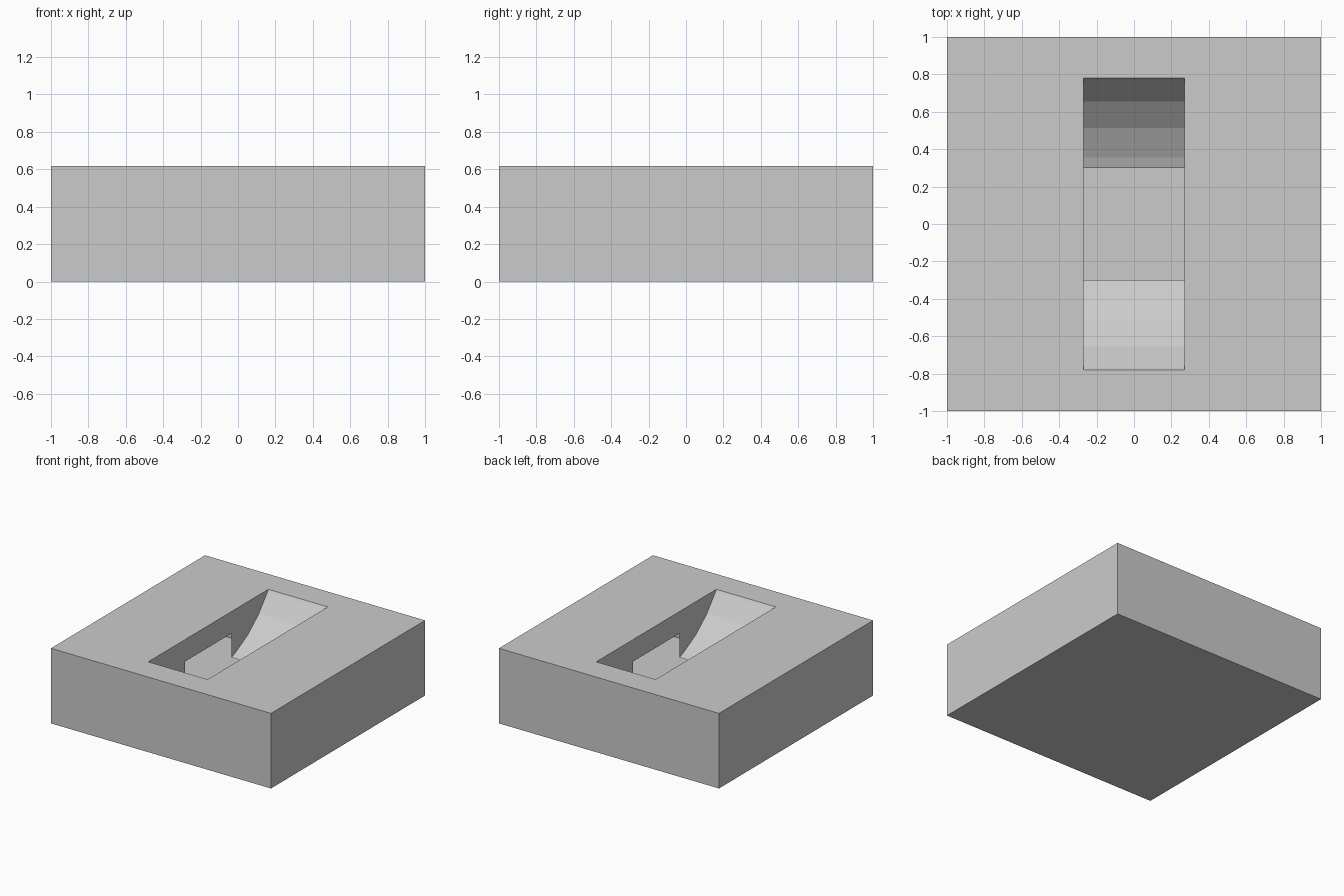
import bpy, bmesh, math

cube = bpy.data.objects.get("Cube")
if cube:
    bpy.data.objects.remove(cube, do_unlink=True)

HEIGHT = 0.617          # block height
SLOT_X, SLOT_Y = 0.27, 0.78   # half size of the slot
GAP_Y = 0.30            # half length of the opening in the slot bottom
LINTEL = HEIGHT - 0.18  # top of the openings in the slot walls
RADIUS = 0.926          # curved ramps
AXIS_Z = HEIGHT + math.sqrt(RADIUS ** 2 - SLOT_Y ** 2)

grey = bpy.data.materials.new("light_grey")
grey.use_nodes = True
grey.diffuse_color = (0.6, 0.6, 0.6, 1)
grey.node_tree.nodes["Principled BSDF"].inputs["Base Color"].default_value = (0.6, 0.6, 0.6, 1)


def build(name, faces):
    """Make a flat-shaded object from a list of polygons."""
    bm = bmesh.new()
    for points in faces:
        bm.faces.new([bm.verts.new(p) for p in points])
    bmesh.ops.remove_doubles(bm, verts=bm.verts, dist=0.0001)
    mesh = bpy.data.meshes.new(name)
    bm.to_mesh(mesh)
    bm.free()
    mesh.materials.append(grey)
    obj = bpy.data.objects.new(name, mesh)
    bpy.context.collection.objects.link(obj)
    return obj


def rectangle(x, y, z):
    return [(-x, -y, z), (x, -y, z), (x, y, z), (-x, y, z)]


# Hollow outer block with a slot in its top
low, high = rectangle(1, 1, 0), rectangle(1, 1, HEIGHT)
rim = rectangle(SLOT_X, SLOT_Y, HEIGHT)
shell = [low[::-1]]
for i in range(4):
    j = (i + 1) % 4
    shell.append([low[i], low[j], high[j], high[i]])
    shell.append([high[i], high[j], rim[j], rim[i]])
build("outer_block", shell)

# Curved ramp profile from the slot end down to the gap, in (y, z)
step = math.pi / 16
first = math.asin(SLOT_Y / RADIUS)
last = math.asin(GAP_Y / RADIUS)
angles = [first] + [k * step for k in range(8, 0, -1) if last < k * step < first] + [last]
arc = [(RADIUS * math.sin(a), AXIS_Z - RADIUS * math.cos(a)) for a in angles]

# Ramps at both ends of the slot
for name, side in (("back_ramp", 1), ("front_ramp", -1)):
    strips = []
    for (y1, z1), (y2, z2) in zip(arc, arc[1:]):
        strip = [(-SLOT_X, side * y1, z1), (-SLOT_X, side * y2, z2),
                 (SLOT_X, side * y2, z2), (SLOT_X, side * y1, z1)]
        strips.append(strip[::side])
    build(name, strips)

# Slot side walls with an opening in the middle
for name, side in (("left_slot_wall", 1), ("right_slot_wall", -1)):
    panels = [[(-GAP_Y, LINTEL), (GAP_Y, LINTEL), (GAP_Y, HEIGHT), (-GAP_Y, HEIGHT)]]
    for end in (1, -1):
        for (y1, z1), (y2, z2) in zip(arc, arc[1:]):
            panel = [(end * y2, z2), (end * y1, z1), (end * y1, HEIGHT), (end * y2, HEIGHT)]
            if abs(z1 - HEIGHT) < 0.0001:
                panel.pop(2)
            panels.append(panel[::end])
    build(name, [[(side * SLOT_X, y, z) for y, z in p][::-side] for p in panels])
